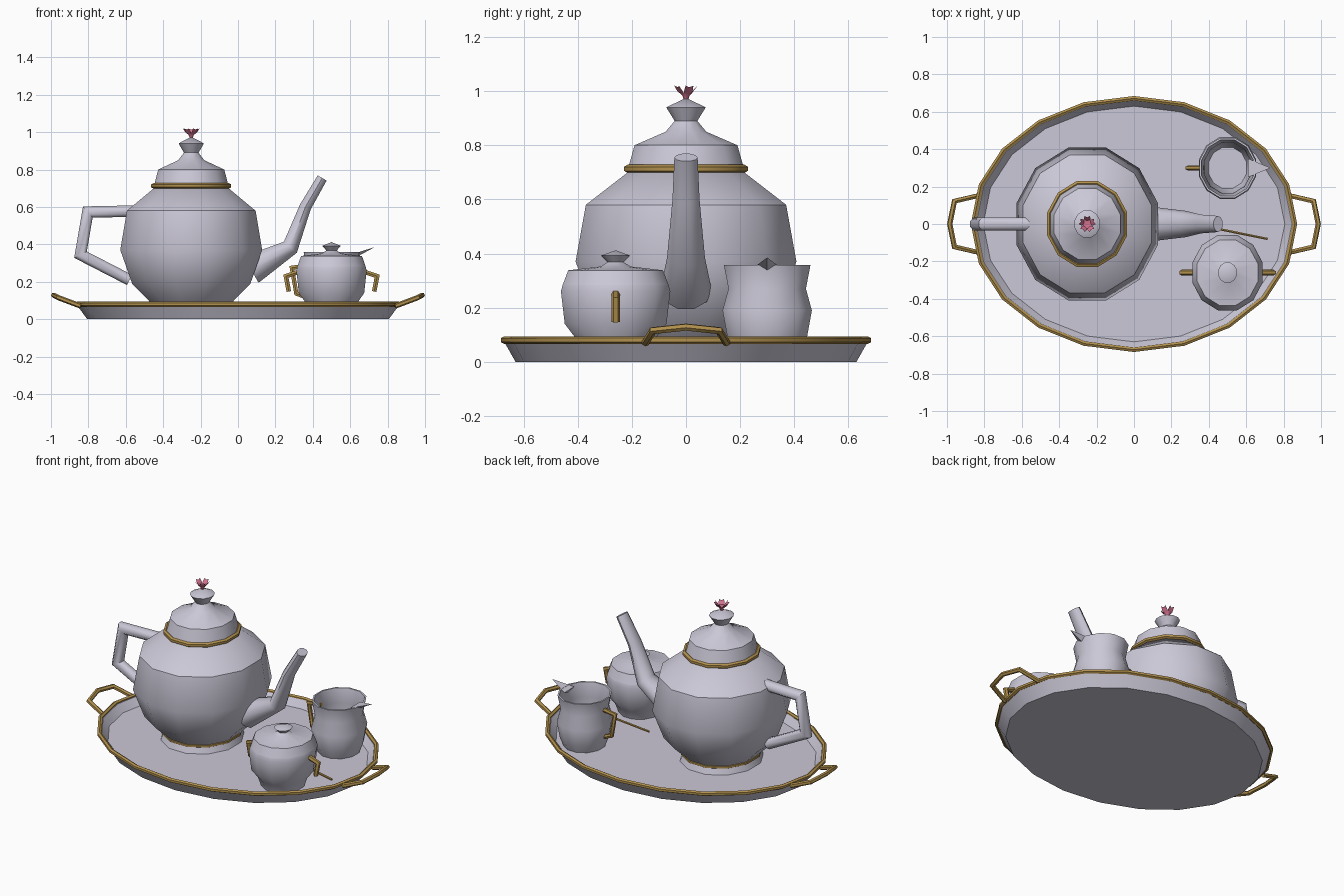
import bpy, bmesh, math
from mathutils import Vector as V

if "Cube" in bpy.data.objects:
    bpy.data.objects.remove(bpy.data.objects["Cube"])


def material(name, rgb):
    m = bpy.data.materials.new(name)
    m.diffuse_color = (*rgb, 1)
    m.use_nodes = True
    m.node_tree.nodes["Principled BSDF"].inputs["Base Color"].default_value = m.diffuse_color
    return m


CHINA = material("pale_porcelain", (0.60, 0.58, 0.68))
GOLD = material("gold", (0.44, 0.28, 0.075))
PINK = material("rose_pink", (0.66, 0.17, 0.28))


def finish(name, bm, mat, angle=40):
    bmesh.ops.remove_doubles(bm, verts=bm.verts, dist=1e-5)
    bmesh.ops.recalc_face_normals(bm, faces=bm.faces)
    me = bpy.data.meshes.new(name)
    bm.to_mesh(me)
    bm.free()
    me.materials.append(mat)
    ob = bpy.data.objects.new(name, me)
    bpy.context.collection.objects.link(ob)
    bpy.ops.object.select_all(action='DESELECT')
    ob.select_set(True)
    bpy.context.view_layer.objects.active = ob
    bpy.ops.object.shade_smooth_by_angle(angle=math.radians(angle))
    return ob


def skin(bm, rings, closed=False):
    """Bridge successive rings of vertices with quads."""
    n = len(rings[0])
    for i in range(len(rings) if closed else len(rings) - 1):
        a, b = rings[i], rings[(i + 1) % len(rings)]
        for k in range(n):
            bm.faces.new((a[k], a[(k + 1) % n], b[(k + 1) % n], b[k]))


def oval(r, n, sx, turn):
    grow = 1 / math.cos(math.pi / n) if turn else 1
    for k in range(n):
        t = (k + turn) * 2 * math.pi / n
        yield V((math.cos(t) * r * sx * grow, math.sin(t) * r * grow, 0))


def lathe(name, centre, profile, mat, n=12, sx=0.93, turn=0.5, angle=40):
    """Turn (radius, height) pairs into a slightly oval vessel."""
    bm = bmesh.new()
    rings = [[bm.verts.new(p + V((*centre, z))) for p in oval(max(r, 1e-7), n, sx, turn)]
             for r, z in profile]
    skin(bm, rings)
    for r, ring in ((profile[0][0], rings[0]), (profile[-1][0], rings[-1])):
        if r > 0:
            bm.faces.new(ring)
    return finish(name, bm, mat, angle)


def tube(name, pts, mat, flat, wide=None, normal=(0, 1, 0), sides=8, closed=False):
    """Sweep an oval section along a path; normal is perpendicular to the path plane."""
    pts = [V(p) for p in pts]
    m, nor, rings = len(pts), V(normal).normalized(), []
    flat = flat if isinstance(flat, (list, tuple)) else [flat] * m
    wide = wide or flat
    bm = bmesh.new()
    for i, p in enumerate(pts):
        before = (p - pts[i - 1]).normalized() if i or closed else None
        after = (pts[(i + 1) % m] - p).normalized() if i < m - 1 or closed else None
        before, after = before or after, after or before
        tan = (before + after).normalized()
        side = nor.cross(tan).normalized() / max(0.5, tan.dot(after))
        rings.append([bm.verts.new(p + side * flat[i] * math.cos(t) + nor * wide[i] * math.sin(t))
                      for t in (2 * math.pi * (k + 0.5) / sides for k in range(sides))])
    skin(bm, rings, closed)
    if not closed:
        bm.faces.new(rings[0])
        bm.faces.new(rings[-1])
    return finish(name, bm, mat, 50)


def hoop(name, centre, r, z, thick, n=12, sx=0.93, turn=0.5):
    tube(name, [p + V((*centre, z)) for p in oval(r, n, sx, turn)], GOLD, thick,
         normal=(0, 0, 1), sides=6, closed=True)


# Tray with gold rim and two side handles
lathe("tray", (0, 0), [(0.63, 0), (0.675, 0.08), (0.66, 0.08), (0.63, 0.035)],
      CHINA, n=20, sx=1.28, turn=0, angle=30)
hoop("tray_rim", (0, 0), 0.672, 0.08, 0.014, n=20, sx=1.28, turn=0)
for s, side in ((1, "right"), (-1, "left")):
    tube("tray_handle_" + side,
         [(s * x, y, z) for x, y, z in ((0.84, -0.15, 0.07), (0.96, -0.122, 0.115), (0.985, 0, 0.128),
                                        (0.96, 0.122, 0.115), (0.84, 0.15, 0.07))],
         GOLD, 0.014, normal=(-s * 0.36, 0, 0.93), sides=6)

# Teapot body, lid and gold bands
POT = (-0.25, 0)
lathe("teapot_body", POT, [(0.245, 0.035), (0.228, 0.08), (0.245, 0.1), (0.34, 0.19), (0.408, 0.37),
                           (0.37, 0.58), (0.215, 0.70)], CHINA)
hoop("teapot_foot_band", POT, 0.228, 0.08, 0.012)
hoop("teapot_lid_band", POT, 0.216, 0.713, 0.015)
lathe("teapot_lid", POT, [(0.218, 0.70), (0.19, 0.80), (0.075, 0.85), (0.042, 0.89),
                          (0.073, 0.94), (0, 0.975)], CHINA)

# Flower finial: small cup with five raised petals
lathe("flower_cup", POT, [(0.008, 0.965), (0.012, 0.982), (0.024, 0.995), (0, 0.99)], PINK, n=10, sx=1)
bm = bmesh.new()
for k in range(5):
    a = math.radians(72 * k + 90)
    out, across = V((math.cos(a), math.sin(a), 0)), V((-math.sin(a), math.cos(a), 0))
    outline = ((0.005, 0, 0.978), (0.026, -0.017, 0.998), (0.043, -0.015, 1.02),
               (0.036, 0, 1.014), (0.043, 0.015, 1.02), (0.026, 0.017, 0.998))
    vs = [bm.verts.new(V((*POT, z)) + out * r + across * w) for r, w, z in outline]
    bm.faces.new((vs[0], vs[1], vs[2], vs[3]))
    bm.faces.new((vs[0], vs[3], vs[4], vs[5]))
finish("flower_petals", bm, PINK)

# Teapot spout and handle
tube("teapot_spout", [(0.07, 0, 0.265), (0.28, 0, 0.385), (0.36, 0, 0.60), (0.45, 0, 0.755)], CHINA,
     [0.085, 0.045, 0.033, 0.029], [0.095, 0.07, 0.05, 0.043], sides=10)
tube("teapot_handle", [(-0.55, 0, 0.578), (-0.803, 0, 0.573), (-0.842, 0, 0.345), (-0.58, 0, 0.21)],
     CHINA, [0.033] * 4, [0.038] * 4)

# Sugar bowl with lid and two hooked handles
BOWL = (0.5, -0.26)
lathe("sugar_bowl", BOWL, [(0.13, 0.035), (0.15, 0.09), (0.188, 0.14), (0.202, 0.26), (0.196, 0.283)], CHINA)
lathe("sugar_lid", BOWL, [(0.196, 0.283), (0.175, 0.338), (0.055, 0.352), (0.03, 0.368),
                          (0.054, 0.392), (0, 0.412)], CHINA)
for s, side in ((1, "right"), (-1, "left")):
    tube("sugar_handle_" + side,
         [(0.5 + s * x, -0.26, z) for x, z in ((0.15, 0.262), (0.244, 0.23), (0.228, 0.148))],
         GOLD, [0.014] * 3, [0.016] * 3, sides=6)

# Open milk jug with handle and pouring lip
JUG = (0.5, 0.3)
lathe("milk_jug", JUG, [(0.125, 0.035), (0.147, 0.09), (0.165, 0.19), (0.143, 0.27), (0.16, 0.358),
                        (0.15, 0.358), (0.133, 0.27), (0.153, 0.19), (0.11, 0.05)], CHINA)
tube("jug_handle", [(0.375, 0.3, 0.288), (0.288, 0.3, 0.275), (0.312, 0.3, 0.137), (0.37, 0.3, 0.115)],
     GOLD, 0.013, sides=6)
bm = bmesh.new()
left, right, keel, tip = [bm.verts.new(p) for p in (
    (0.61, 0.35, 0.348), (0.61, 0.25, 0.348), (0.62, 0.30, 0.325), (0.73, 0.30, 0.385))]
for tri in ((left, tip, right), (left, keel, tip), (right, tip, keel), (left, right, keel)):
    bm.faces.new(tri)
finish("jug_lip", bm, CHINA, 20)

# Slim stirring stick lying on the tray
tube("stirring_stick", [(0.25, 0.014, 0.07), (0.715, -0.08, 0.05)], GOLD, 0.007, normal=(0, 0, 1), sides=6)
